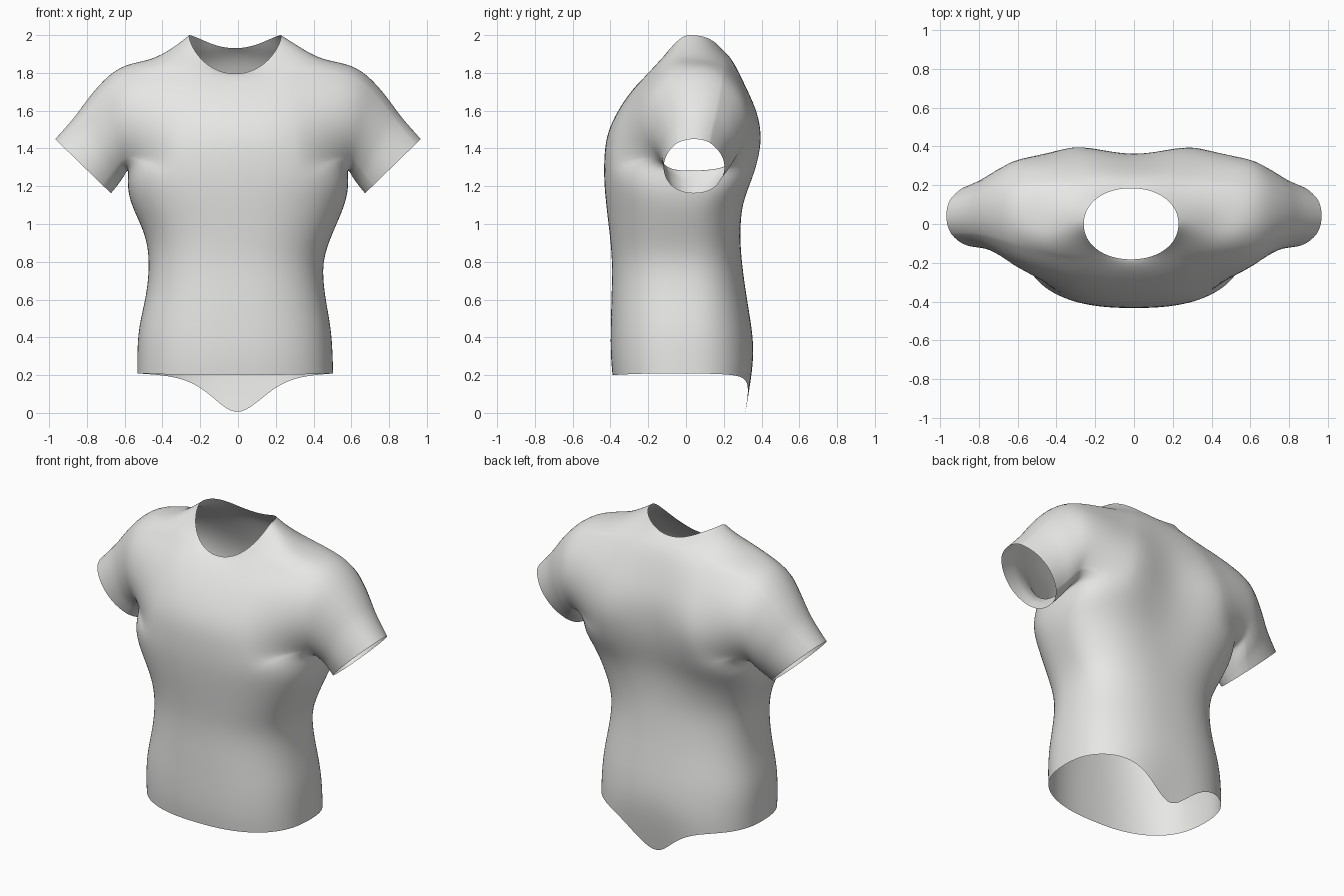
import bpy, bmesh, math
from mathutils import Vector

if "Cube" in bpy.data.objects:
    bpy.data.objects.remove(bpy.data.objects["Cube"], do_unlink=True)

SEG = 40        # columns around the torso
ARM = 6         # columns either side of the shoulder line left open for a sleeve

# torso rings: x right, x left, y front, y back, z side, z front, z back, spine groove
RINGS = [
    (-.535, .505, -.39, .365, .21, .20, .20, 0),
    (-.535, .503, -.40, .365, .30, .30, .28, 0),
    (-.53, .495, -.40, .35, .45, .45, .45, 0),
    (-.485, .46, -.395, .32, .62, .62, .62, 0),
    (-.468, .443, -.39, .295, .80, .80, .80, 0),
    (-.49, .50, -.405, .295, .95, .95, .95, .01),
    (-.565, .565, -.425, .335, 1.09, 1.11, 1.11, .04),
    (-.59, .59, -.435, .395, 1.20, 1.23, 1.23, .07),
    (-.58, .58, -.435, .44, 1.29, 1.34, 1.34, .09),
    (-.57, .565, -.425, .475, 1.43, 1.46, 1.46, .115),
    (-.56, .555, -.38, .445, 1.59, 1.57, 1.58, .09),
    (-.54, .53, -.31, .37, 1.74, 1.68, 1.70, .05),
    (-.46, .45, -.24, .285, 1.865, 1.76, 1.84, .02),
    (-.34, .33, -.20, .22, 1.935, 1.79, 1.90, 0),
    (-.26, .23, -.183, .185, 2.0, 1.795, 1.93, 0),
]
ARM_LOW, ARM_HIGH = 8, 12    # ring span of the armholes

# sleeve rings: top x, top z, bottom x, bottom z, y front, y back
SLEEVE = [
    (.60, 1.85, .59, 1.275, -.245, .35),
    (.71, 1.77, .607, 1.24, -.19, .315),
    (.81, 1.645, .63, 1.21, -.15, .275),
    (.86, 1.57, .645, 1.19, -.135, .245),
    (.968, 1.45, .67, 1.16, -.125, .21),
]


def signed_power(v, p):
    return math.copysign(abs(v) ** p, v)


def torso_point(ring, k):
    xr, xl, yf, yb, zs, zf, zb, groove = ring
    a = 2 * math.pi * k / SEG
    c, s = math.cos(a), math.sin(a)
    collar = ring is RINGS[-1]
    # rounded body, boxier over chest and shoulder blades, oval at the neck
    chest = 1.1 < zs < 1.8
    if s > 0:
        py = .62 if chest else .83
    else:
        py = .68 if chest else .78
    px = .83
    if zs > 1.9:
        px = py = .95
    x = (xl + xr) / 2 + (xl - xr) / 2 * signed_power(c, px)
    y = (yb if s > 0 else -yf) * signed_power(s, py)
    if collar:
        w = abs(s) ** (3 if s > 0 else 1.3)
    else:
        w = s * s
    z = zs + ((zb if s > 0 else zf) - zs) * w
    if s > 0:
        # hollow along the spine, and the pointed tail of the back hem
        y -= groove * math.exp(-(x / .28) ** 2)
        if ring is RINGS[0]:
            tail = math.exp(-(abs(x) / .17) ** 1.5)
            z -= .23 * tail
            y -= .06 * tail
    return Vector((x, y, z))


bm = bmesh.new()
rows = [[bm.verts.new(torso_point(r, k)) for k in range(SEG)] for r in RINGS]


def in_armhole(row, k):
    if not ARM_LOW <= row < ARM_HIGH:
        return False
    return any((k - centre + ARM) % SEG < 2 * ARM for centre in (0, SEG // 2))


# torso skin with two armholes
for i in range(len(rows) - 1):
    for k in range(SEG):
        if not in_armhole(i, k):
            n = (k + 1) % SEG
            bm.faces.new((rows[i][k], rows[i][n], rows[i + 1][n], rows[i + 1][k]))


def armhole_loop(centre):
    first, last = centre - ARM, centre + ARM
    loop = [rows[ARM_LOW][k % SEG] for k in range(first, last)]
    loop += [rows[i][last % SEG] for i in range(ARM_LOW, ARM_HIGH)]
    loop += [rows[ARM_HIGH][k % SEG] for k in range(last, first, -1)]
    loop += [rows[i][first % SEG] for i in range(ARM_HIGH, ARM_LOW, -1)]
    return loop


# sleeves grown out of the armholes
for centre, side in ((0, 1), (SEG // 2, -1)):
    prev = armhole_loop(centre)
    zs = [v.co.z for v in prev]
    ys = [v.co.y for v in prev]
    zc, hz = (max(zs) + min(zs)) / 2, (max(zs) - min(zs)) / 2
    yc, hy = (max(ys) + min(ys)) / 2, (max(ys) - min(ys)) / 2
    angles = [math.atan2((v.co.z - zc) / hz, (v.co.y - yc) / hy) for v in prev]
    for tx, tz, bx, bz, yf, yb in SLEEVE:
        ring = []
        for a in angles:
            u, v = math.sin(a), math.cos(a)
            x = (tx + bx) / 2 + u * (tx - bx) / 2
            z = (tz + bz) / 2 + u * (tz - bz) / 2
            y = (yf + yb) / 2 + v * (yb - yf) / 2
            ring.append(bm.verts.new((side * x, y, z)))
        for j in range(len(ring)):
            n = (j + 1) % len(ring)
            bm.faces.new((prev[j], prev[n], ring[n], ring[j]))
        prev = ring

# drop points left loose inside the armholes
bmesh.ops.delete(bm, geom=[v for v in bm.verts if not v.link_faces], context='VERTS')
bmesh.ops.recalc_face_normals(bm, faces=bm.faces[:])

mesh = bpy.data.meshes.new("shirt")
bm.to_mesh(mesh)
bm.free()
shirt = bpy.data.objects.new("shirt", mesh)
bpy.context.collection.objects.link(shirt)

# plain cloth colour
cloth = bpy.data.materials.new("light_grey_cloth")
cloth.use_nodes = True
colour = (.8, .8, .79, 1)
cloth.diffuse_color = colour
cloth.node_tree.nodes["Principled BSDF"].inputs["Base Color"].default_value = colour
mesh.materials.append(cloth)

# soft cloth surface
soft = shirt.modifiers.new("soften", 'SUBSURF')
soft.levels = soft.render_levels = 2
for poly in mesh.polygons:
    poly.use_smooth = True
